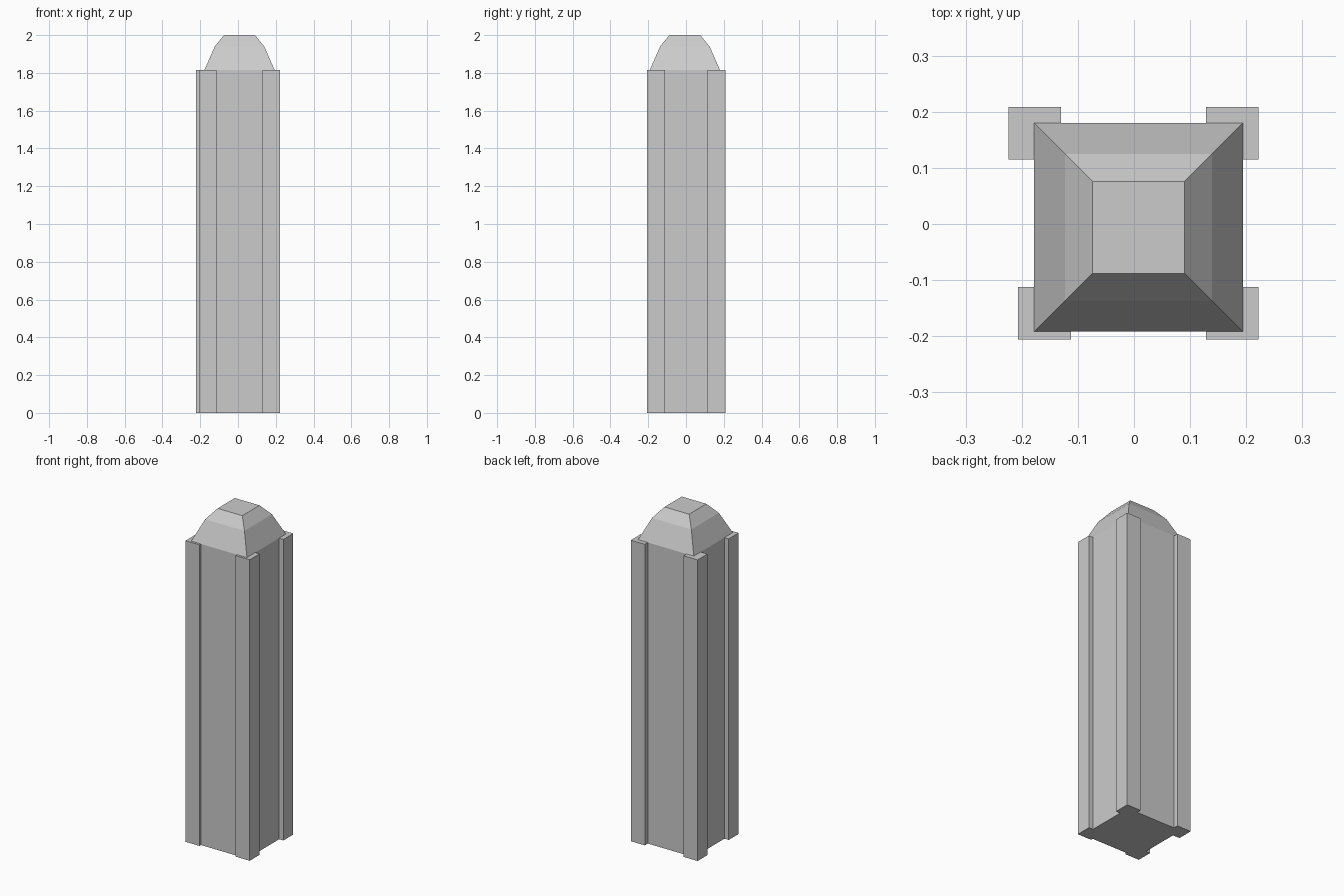
import bpy, bmesh

if "Cube" in bpy.data.objects:
    bpy.data.objects.remove(bpy.data.objects["Cube"])

POST_TOP = 1.815


def loft(name, cx, cy, levels):
    """Stack of square rings (half size, height), closed at both ends."""
    bm = bmesh.new()
    rings = [[bm.verts.new((cx + sx * h, cy + sy * h, z))
              for sx, sy in ((-1, -1), (1, -1), (1, 1), (-1, 1))]
             for h, z in levels]
    for a, b in zip(rings, rings[1:]):
        for i in range(4):
            j = (i + 1) % 4
            bm.faces.new((a[i], a[j], b[j], b[i]))
    bm.faces.new(rings[0][::-1])
    bm.faces.new(rings[-1])
    mesh = bpy.data.meshes.new(name)
    bm.to_mesh(mesh)
    bm.free()
    obj = bpy.data.objects.new(name, mesh)
    bpy.context.collection.objects.link(obj)
    return obj


# Square shaft with its faceted domed cap
loft("tower_shaft", 0.008, -0.006,
     [(0.186, 0), (0.186, POST_TOP), (0.131, 1.94), (0.082, 2.0)])

# Corner posts, front left one set slightly inward
posts = {
    "front_left_post": (-0.1595, -0.159),
    "front_right_post": (0.1755, -0.159),
    "back_left_post": (-0.1765, 0.1615),
    "back_right_post": (0.1755, 0.1615),
}
for name, (x, y) in posts.items():
    loft(name, x, y, [(0.0468, 0), (0.0468, POST_TOP)])
